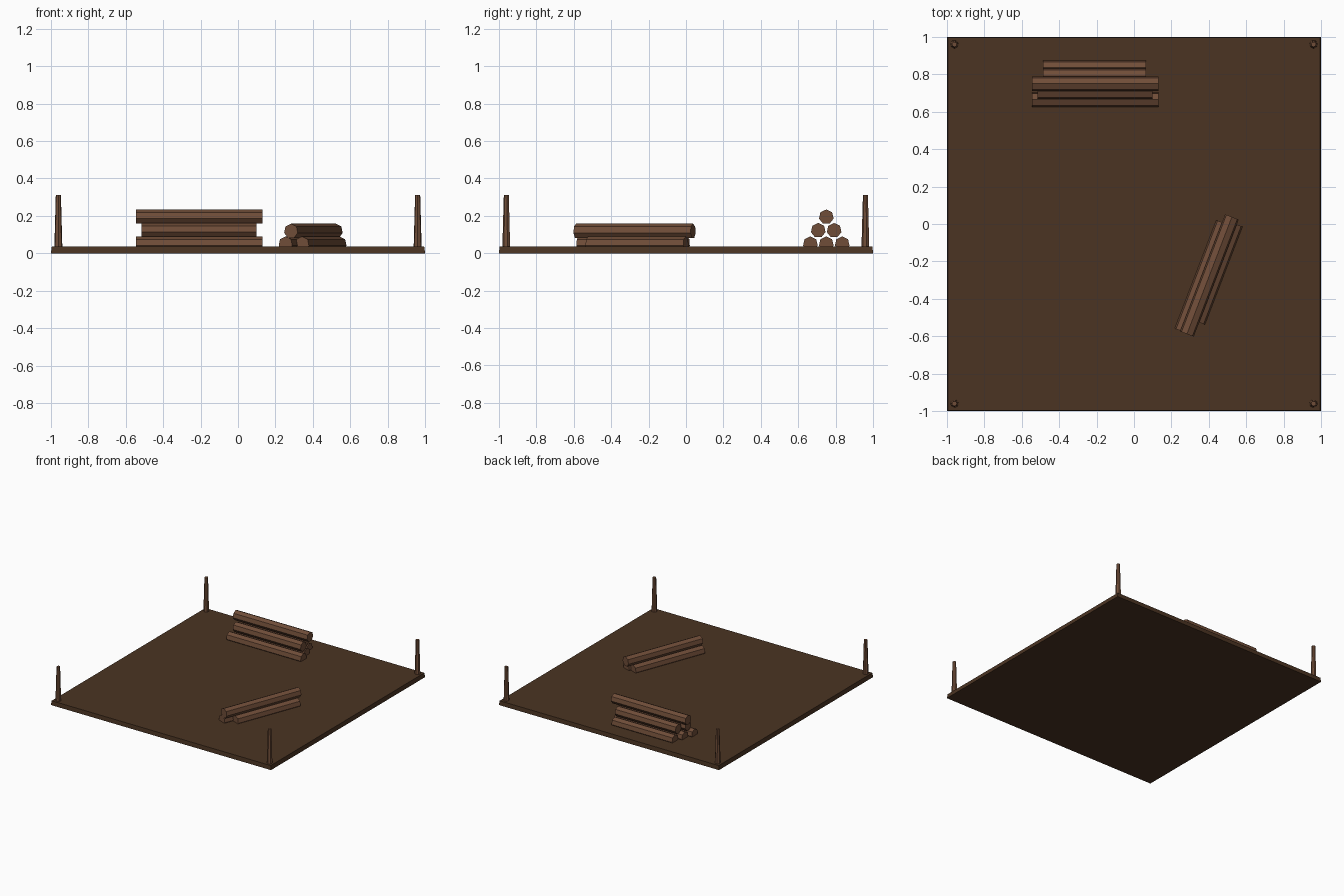
import bpy
import bmesh
import math
from mathutils import Vector

cube = bpy.data.objects.get("Cube")
if cube:
    bpy.data.objects.remove(cube)


def make_material(name, rgb):
    mat = bpy.data.materials.new(name)
    mat.use_nodes = True
    color = (*rgb, 1)
    mat.diffuse_color = color
    mat.node_tree.nodes["Principled BSDF"].inputs["Base Color"].default_value = color
    return mat


soil = make_material("dark brown earth", (0.07, 0.034, 0.016))
wood = make_material("brown wood", (0.162, 0.075, 0.04))


def finish(bm, name, mat):
    mesh = bpy.data.meshes.new(name)
    bm.to_mesh(mesh)
    bm.free()
    mesh.materials.append(mat)
    obj = bpy.data.objects.new(name, mesh)
    bpy.context.collection.objects.link(obj)
    return obj


def rod(name, start, end, r1, r2, sides=7):
    """Faceted rod between two points, flat capped."""
    start, end = Vector(start), Vector(end)
    axis = end - start
    bm = bmesh.new()
    bmesh.ops.create_cone(bm, cap_ends=True, segments=sides,
                          radius1=r1, radius2=r2, depth=axis.length)
    obj = finish(bm, name, wood)
    obj.rotation_mode = 'QUATERNION'
    obj.rotation_quaternion = axis.to_track_quat('Z', 'Y')
    obj.location = (start + end) / 2
    return obj


# Ground slab, slightly narrower at the top
bm = bmesh.new()
bmesh.ops.create_cube(bm, size=2)
for v in bm.verts:
    if v.co.z > 0:
        v.co.x *= 0.995
        v.co.y *= 0.997
    v.co.z = 0.035 if v.co.z > 0 else 0
finish(bm, "ground_slab", soil)

# Tapered corner posts
for side, x in (("left", 0.96), ("right", -0.96)):
    for end, y in (("front", -0.96), ("back", 0.96)):
        rod(f"{end}_{side}_post", (x, y, 0.03), (x, y, 0.312), 0.022, 0.014)

# Pyramid log pile at the back: y, z, x start, x end
LOG_R = 0.04
pile = [
    (0.665, 0.05, -0.545, 0.13),
    (0.75, 0.05, -0.515, 0.10),
    (0.835, 0.05, -0.485, 0.065),
    (0.707, 0.122, -0.515, 0.10),
    (0.792, 0.122, -0.485, 0.065),
    (0.75, 0.194, -0.545, 0.13),
]
for i, (y, z, x0, x1) in enumerate(pile, 1):
    rod(f"pile_log_{i}", (x0, y, z), (x1, y, z), LOG_R, LOG_R)

# Small slanted stack of three logs: centre x, y, z, length
along = Vector((0.24, 0.625, 0)).normalized()
stack = [
    (0.365, -0.283, 0.05, 0.62),
    (0.443, -0.262, 0.05, 0.56),
    (0.403, -0.275, 0.118, 0.67),
]
for i, (x, y, z, length) in enumerate(stack, 1):
    centre, half = Vector((x, y, z)), along * length / 2
    rod(f"stack_log_{i}", centre - half, centre + half, LOG_R, LOG_R)
